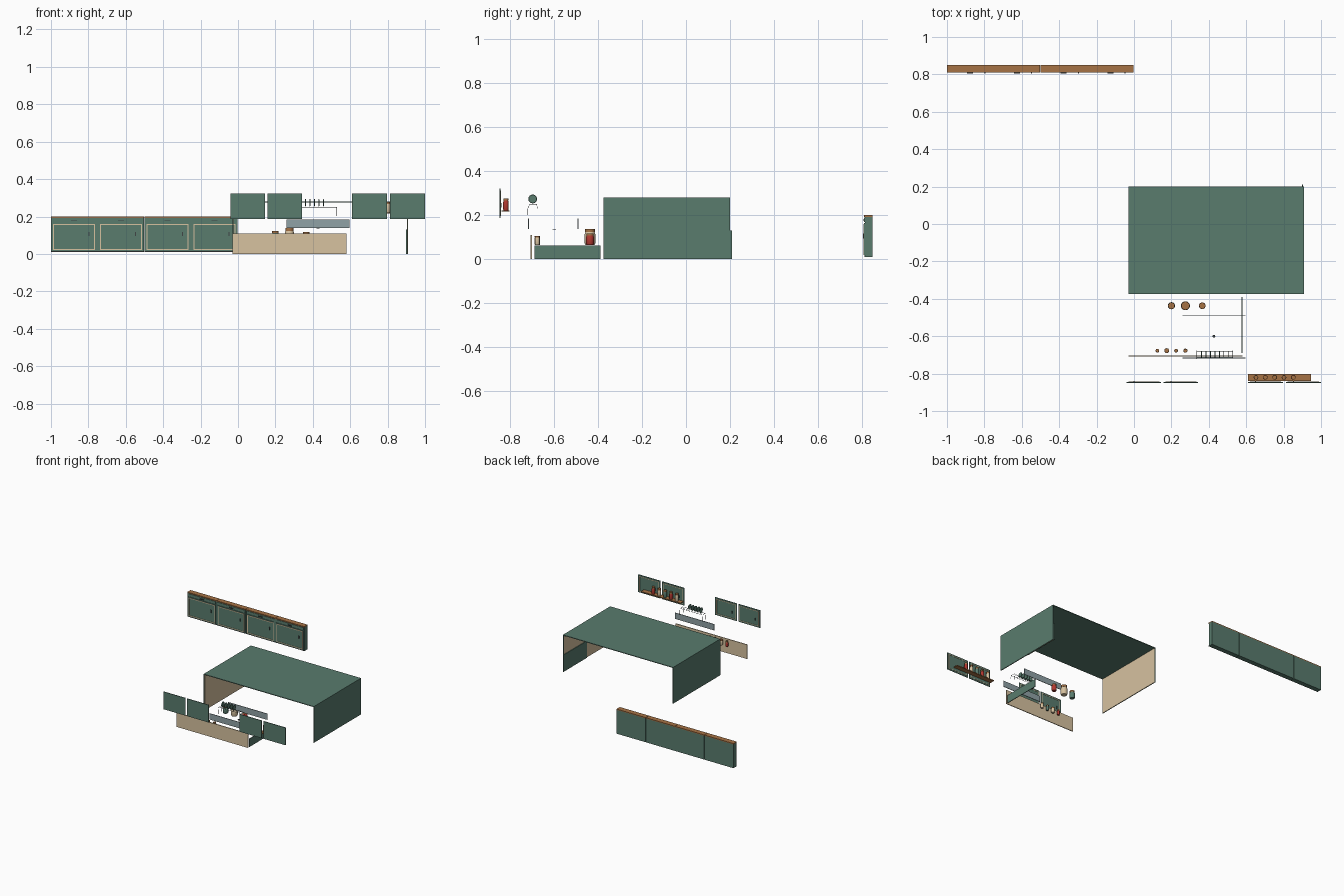
import bpy, bmesh, math
from mathutils import Matrix, Vector

if "Cube" in bpy.data.objects:
    bpy.data.objects.remove(bpy.data.objects["Cube"])


def mat(name, r, g, b):
    m = bpy.data.materials.new(name)
    m.diffuse_color = (r, g, b, 1)
    m.use_nodes = True
    m.node_tree.nodes["Principled BSDF"].inputs["Base Color"].default_value = m.diffuse_color
    return m


GREEN = mat("sage_green", 0.10, 0.20, 0.155)
CREAM = mat("cream", 0.68, 0.54, 0.35)
WOOD = mat("wood", 0.38, 0.17, 0.06)
RED = mat("red", 0.45, 0.04, 0.03)
GLASS = mat("blue_grey", 0.28, 0.36, 0.38)
DARK = mat("dark_metal", 0.05, 0.06, 0.06)


def finish(name, bm, m, smooth=False):
    me = bpy.data.meshes.new(name)
    bmesh.ops.recalc_face_normals(bm, faces=bm.faces)
    bm.to_mesh(me)
    bm.free()
    me.materials.append(m)
    ob = bpy.data.objects.new(name, me)
    bpy.context.collection.objects.link(ob)
    if smooth:
        bpy.ops.object.select_all(action='DESELECT')
        ob.select_set(True)
        bpy.context.view_layer.objects.active = ob
        bpy.ops.object.shade_smooth_by_angle()
    return ob


def boxes(name, m, *specs):
    # each spec: x0, x1, y0, y1, z0, z1
    bm = bmesh.new()
    for x0, x1, y0, y1, z0, z1 in specs:
        mx = Matrix.Translation(((x0 + x1) / 2, (y0 + y1) / 2, (z0 + z1) / 2))
        bmesh.ops.create_cube(bm, size=1, matrix=mx @ Matrix.Diagonal((x1 - x0, y1 - y0, z1 - z0, 1)))
    return finish(name, bm, m)


def frame(name, m, x0, x1, y0, y1, z0, z1, w):
    return boxes(name, m,
                 (x0, x1, y0, y1, z0, z0 + w), (x0, x1, y0, y1, z1 - w, z1),
                 (x0, x0 + w, y0, y1, z0 + w, z1 - w), (x1 - w, x1, y0, y1, z0 + w, z1 - w))


def lathe(name, m, loc, prof, n=20):
    bm = bmesh.new()
    vs = [bm.verts.new((r, 0, z)) for r, z in prof]
    es = [bm.edges.new(p) for p in zip(vs, vs[1:])]
    bmesh.ops.spin(bm, geom=vs + es, axis=(0, 0, 1), cent=(0, 0, 0), angle=2 * math.pi, steps=n)
    bmesh.ops.remove_doubles(bm, verts=bm.verts, dist=1e-5)
    bmesh.ops.translate(bm, verts=bm.verts, vec=loc)
    return finish(name, bm, m, True)


def jar(name, m, x, y, z, r, h):
    lathe(name + "_body", m, (x, y, z),
          [(0, 0), (r * .85, 0), (r, h * .1), (r, h * .68), (r * .85, h * .8), (0, h * .8)])
    lathe(name + "_lid", WOOD, (x, y, z),
          [(0, h * .8), (r * .92, h * .8), (r * .92, h), (0, h)])


def wire(name, m, paths, r=0.0013):
    cu = bpy.data.curves.new(name, 'CURVE')
    cu.dimensions = '3D'
    cu.bevel_depth = r
    cu.bevel_resolution = 1
    cu.use_fill_caps = True
    for p in paths:
        s = cu.splines.new('POLY')
        s.points.add(len(p) - 1)
        for q, c in zip(s.points, p):
            q.co = (*c, 1)
    cu.materials.append(m)
    ob = bpy.data.objects.new(name, cu)
    bpy.context.collection.objects.link(ob)


# base cabinet row at the back, doors facing front
for i in range(4):
    a = -1 + 0.25 * i
    b = a + 0.248
    n = f"base_cabinet_{i + 1}_"
    boxes(n + "carcass", GREEN, (a, b, 0.815, 0.85, 0.01, 0.193))
    boxes(n + "worktop", WOOD, (a, b, 0.81, 0.85, 0.193, 0.2))
    boxes(n + "door", GREEN, (a + .006, b - .006, 0.811, 0.815, 0.016, 0.165))
    boxes(n + "drawer", GREEN, (a + .006, b - .006, 0.811, 0.815, 0.169, 0.19))
    frame(n + "door_trim", CREAM, a + .012, b - .012, 0.809, 0.811, 0.02, 0.16, 0.005)
    boxes(n + "kick_strip", DARK, (a, b, 0.813, 0.815, 0.01, 0.015))
    boxes(n + "knob", DARK, (a + .2, a + .205, 0.805, 0.811, 0.095, 0.117))
    boxes(n + "drawer_pull", DARK, (a + .108, a + .14, 0.805, 0.811, 0.175, 0.18))

# large open shell: roof and two side walls with cream lining
boxes("shell_roof", GREEN, (-0.03, 0.91, -0.375, 0.2, 0.275, 0.28))
boxes("shell_side_walls", GREEN, (-0.03, -0.0255, -0.375, 0.2, 0, 0.275),
      (0.9055, 0.91, -0.375, 0.2, 0, 0.275))
boxes("shell_wall_lining", CREAM, (-0.0255, -0.0235, -0.37, 0.195, 0, 0.275),
      (0.9035, 0.9055, -0.37, 0.195, 0, 0.275))
boxes("shell_low_side_panel", GREEN, (0.899, 0.9035, -0.08, 0.21, 0, 0.13))

# low front counter: long cream panel and short green side
boxes("counter_front_panel", CREAM, (-0.03, 0.58, -0.708, -0.702, 0, 0.11))
boxes("counter_side_panel", GREEN, (0.575, 0.58, -0.69, -0.39, 0, 0.062))

# two floating guard panels
for n, y in (("front", -0.717), ("back", -0.491)):
    boxes(n + "_guard_panel", GLASS, (0.26, 0.595, y - .002, y + .002, 0.138, 0.185))

# small disc between the guards
lathe("small_disc", DARK, (0.427, -0.6, 0.134), [(0, 0), (.008, 0), (.008, .003), (0, .003)], 12)

# large and small canisters
for i, (x, m, r, h) in enumerate(((0.2, GREEN, .019, .058), (0.275, CREAM, .024, .073), (0.365, RED, .018, .052))):
    jar(f"large_canister_{i + 1}", m, x, -0.437, 0.065, r, h)
for i, (x, m, r) in enumerate(((.125, RED, .01), (.175, CREAM, .013), (.225, GREEN, .01), (.275, CREAM, .011))):
    jar(f"small_canister_{i + 1}", m, x, -0.677, 0.065, r, 0.041)

# upper cupboard doors, trimmed on the inner side
for i, (a, b) in enumerate(((-.04, .145), (.158, .343), (.61, .797), (.812, 1))):
    n = f"upper_door_{i + 1}"
    boxes(n, GREEN, (a, b, -0.85, -0.845, 0.187, 0.322))
    frame(n + "_trim", CREAM, a + .01, b - .01, -0.845, -0.843, 0.197, 0.312, 0.004)
    boxes(n + "_knob", DARK, (a + .038, a + .043, -0.845, -0.839, 0.235, 0.255))

# spice shelf with jars
boxes("spice_shelf", WOOD, (0.61, 0.947, -0.84, -0.803, 0.216, 0.222))
for i, m in enumerate((CREAM, RED, GREEN, CREAM, RED)):
    jar(f"spice_jar_{i + 1}", m, 0.652 + .05 * i, -0.82, 0.222, 0.0125, 0.055)

# wire dish rack
ya, yb = -0.712, -0.68
rails = [[(0.335, y, z), (0.527, y, z)] for y in (ya, yb) for z in (0.25,)]
legs = [[(x, ya - .008, 0.187 + .015), (x, ya - .008, 0.23), (x, ya, 0.25), (x, yb, 0.25),
         (x, yb + .004, 0.23), (x, yb + .004, 0.202)] for x in (0.335, 0.527)]
dividers = [[(0.335 + .024 * k, ya, 0.25), (0.335 + .024 * k, yb, 0.25)] for k in range(1, 8)]
wire("dish_rack", DARK, rails + legs + dividers, 0.001)

# plates standing in the rack
for k in range(5):
    bm = bmesh.new()
    bmesh.ops.create_cone(bm, cap_ends=True, segments=24, radius1=0.02, radius2=0.018, depth=0.004,
                          matrix=Matrix.Translation((0.361 + .024 * k, -0.698, 0.274)) @ Matrix.Rotation(math.pi / 2, 4, 'Y'))
    finish(f"plate_{k + 1}", bm, GREEN, True)
